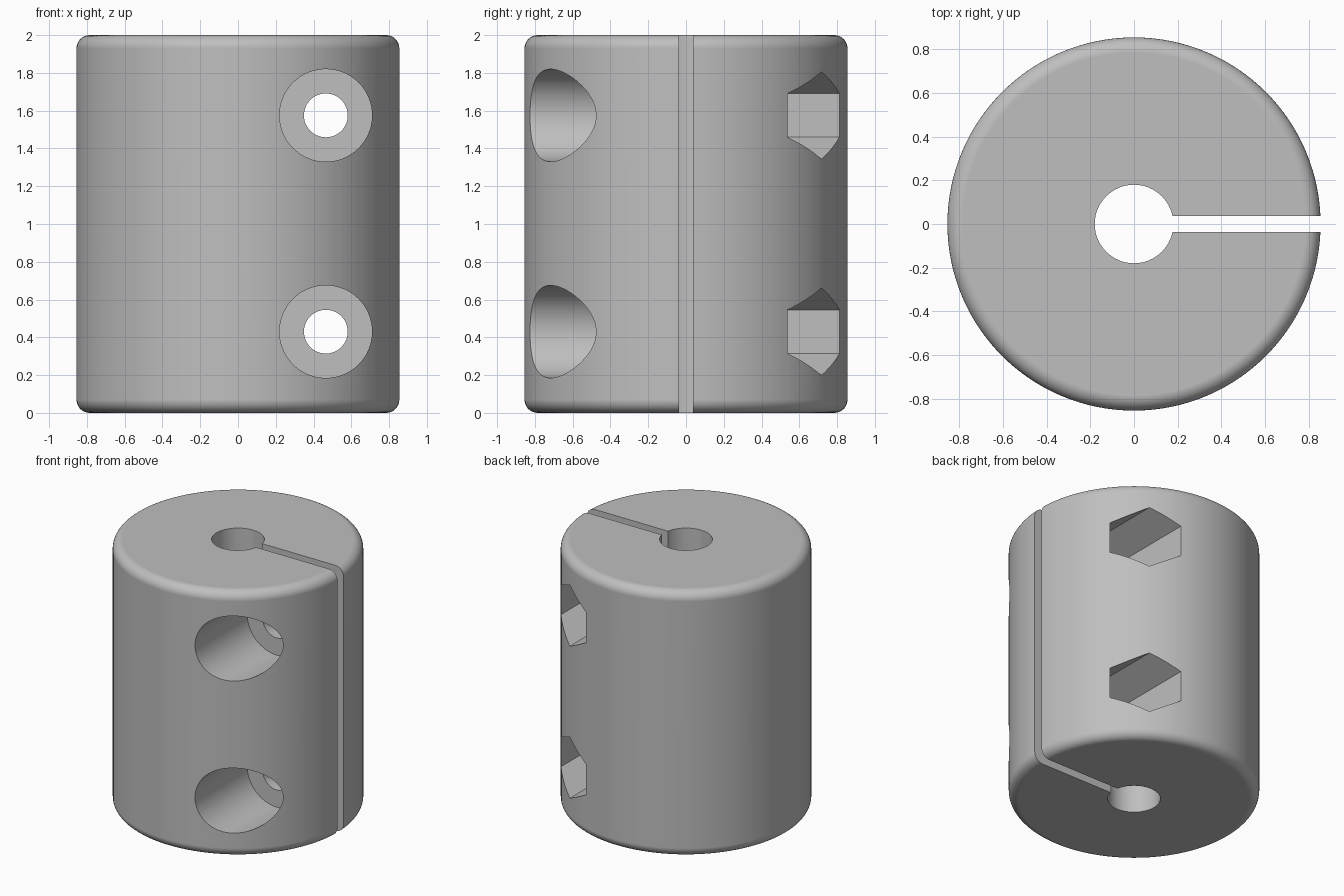
import bpy
import bmesh
from math import radians

if "Cube" in bpy.data.objects:
    bpy.data.objects.remove(bpy.data.objects["Cube"], do_unlink=True)

RADIUS, HEIGHT, FILLET = 0.855, 2.0, 0.07
BOLT_X = 0.465

# Material
steel = bpy.data.materials.new("grey steel")
steel.use_nodes = True
grey = (0.52, 0.52, 0.52, 1)
steel.diffuse_color = grey
steel.node_tree.nodes["Principled BSDF"].inputs["Base Color"].default_value = grey


def activate(obj):
    bpy.ops.object.select_all(action='DESELECT')
    obj.select_set(True)
    bpy.context.view_layer.objects.active = obj


def cut(body, cutter):
    """Subtract the active cutter from the body, then discard it."""
    cutter.hide_render = True
    activate(body)
    mod = body.modifiers.new("cut", 'BOOLEAN')
    mod.operation = 'DIFFERENCE'
    mod.solver = 'EXACT'
    mod.object = cutter
    bpy.ops.object.modifier_apply(modifier=mod.name)
    bpy.data.objects.remove(cutter, do_unlink=True)


def bolt_cutter(name, sides, radius, y0, y1, z):
    """Prism lying along y, with a corner pointing up."""
    bpy.ops.mesh.primitive_cylinder_add(
        vertices=sides, radius=radius, depth=y1 - y0,
        location=(BOLT_X, (y0 + y1) / 2, z), rotation=(radians(90), 0, 0))
    bpy.context.object.name = name
    return bpy.context.object


# Collar body with rounded rims
bpy.ops.mesh.primitive_cylinder_add(vertices=128, radius=RADIUS, depth=HEIGHT,
                                    location=(0, 0, HEIGHT / 2))
body = bpy.context.object
body.name = "clamp_collar_body"
body.data.materials.append(steel)
bm = bmesh.new()
bm.from_mesh(body.data)
rims = [e for e in bm.edges if abs(e.verts[0].co.z - e.verts[1].co.z) < 0.01]
bmesh.ops.bevel(bm, geom=rims, offset=FILLET, segments=8, profile=0.5,
                affect='EDGES')
bm.to_mesh(body.data)
bm.free()

# Shaft bore
bpy.ops.mesh.primitive_cylinder_add(vertices=64, radius=0.18, depth=3,
                                    location=(0, 0, HEIGHT / 2))
cut(body, bpy.context.object)

# Clamping slot on the left side
bpy.ops.mesh.primitive_cube_add(size=1, location=(0.5, 0, HEIGHT / 2))
slot = bpy.context.object
slot.scale = (1, 0.072, 3)
cut(body, slot)

# Bolt holes: round counterbore in front, hex nut pocket behind
for z in (0.43, 1.575):
    cut(body, bolt_cutter("counterbore", 64, 0.245, -1.2, -0.205, z))
    cut(body, bolt_cutter("nut_pocket", 6, 0.231, 0.14, 1.2, z))
    cut(body, bolt_cutter("bolt_hole", 48, 0.116, -1.3, 1.3, z))

# Smooth curved walls, crisp cut edges
activate(body)
bpy.ops.object.shade_smooth_by_angle(angle=radians(30))
weighted = body.modifiers.new("weighted_normals", 'WEIGHTED_NORMAL')
weighted.keep_sharp = True
